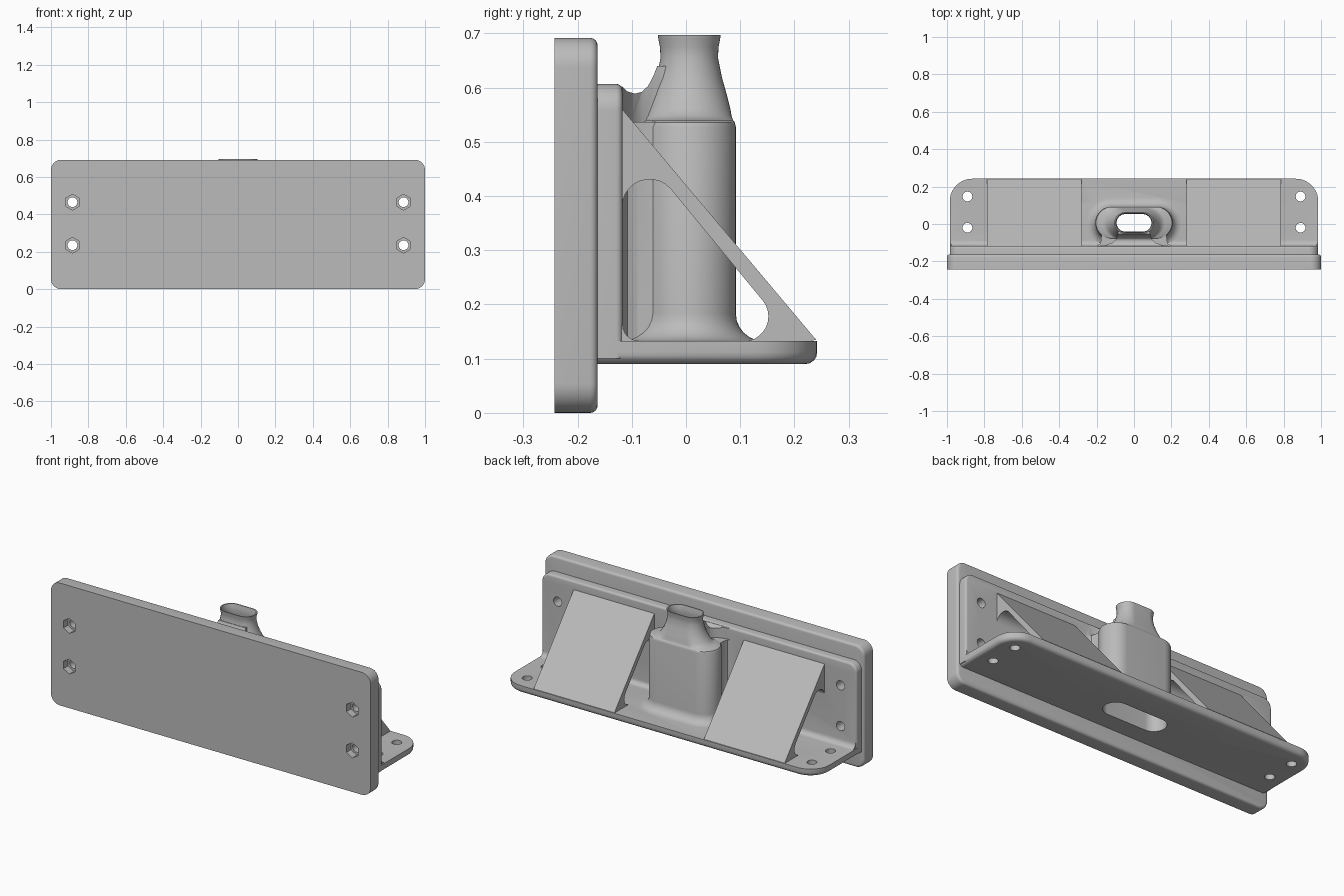
import bpy, bmesh
from math import pi, sin, cos, radians
from mathutils import Vector

old = bpy.data.objects.get("Cube")
if old:
    bpy.data.objects.remove(old, do_unlink=True)

gray = bpy.data.materials.new("plain gray")
gray.use_nodes = True
gray.diffuse_color = (0.5, 0.5, 0.5, 1)
gray.node_tree.nodes["Principled BSDF"].inputs["Base Color"].default_value = (0.5, 0.5, 0.5, 1)


def finish(name, bm):
    bmesh.ops.recalc_face_normals(bm, faces=bm.faces)
    mesh = bpy.data.meshes.new(name)
    bm.to_mesh(mesh)
    bm.free()
    mesh.materials.append(gray)
    obj = bpy.data.objects.new(name, mesh)
    bpy.context.collection.objects.link(obj)
    return obj


def rounded(corners, steps=10):
    """Turn (a, b, radius) corners into an outline with arcs."""
    out, n = [], len(corners)
    for i, (a, b, r) in enumerate(corners):
        p = Vector((a, b))
        if r == 0:
            out.append(p)
            continue
        u = (Vector(corners[i - 1][:2]) - p).normalized()
        v = (Vector(corners[(i + 1) % n][:2]) - p).normalized()
        half = u.angle(v) / 2
        centre = p + (u + v).normalized() * (r / sin(half))
        start = p + u * (r / (sin(half) / cos(half))) - centre
        turn = pi - 2 * half
        sign = 1 if u.x * v.y - u.y * v.x < 0 else -1
        for k in range(steps + 1):
            t = sign * turn * k / steps
            out.append(centre + Vector((start.x * cos(t) - start.y * sin(t),
                                        start.x * sin(t) + start.y * cos(t))))
    return out


def prism(name, outline, axis, lo, hi, bevel=0, keep=None):
    """Extrude an outline along an axis; keep(midpoint) picks edges to round."""
    def place(p, t):
        return {"x": (t, p[0], p[1]), "y": (p[0], t, p[1]), "z": (p[0], p[1], t)}[axis]
    bm = bmesh.new()
    low = [bm.verts.new(place(p, lo)) for p in outline]
    high = [bm.verts.new(place(p, hi)) for p in outline]
    bm.faces.new(low)
    bm.faces.new(high)
    for i in range(len(low)):
        j = (i + 1) % len(low)
        bm.faces.new((low[i], low[j], high[j], high[i]))
    bmesh.ops.recalc_face_normals(bm, faces=bm.faces)
    if bevel:
        edges = [e for e in bm.edges if keep(e.verts[0].co, e.verts[1].co)]
        bmesh.ops.bevel(bm, geom=edges, offset=bevel, segments=4, profile=0.5, affect="EDGES")
    return finish(name, bm)


def stadium_loft(name, rings, cy):
    """Skin stadium rings given as (z, half width, half depth)."""
    bm, loops, n = bmesh.new(), [], 24
    for z, hx, hy in rings:
        loop = []
        for side in (1, -1):
            for k in range(n + 1):
                t = pi * k / n - pi / 2
                loop.append(bm.verts.new((side * (hx - hy + hy * cos(t)), cy + side * hy * sin(t), z)))
        loops.append(loop)
    for a, b in zip(loops, loops[1:]):
        for i in range(len(a)):
            j = (i + 1) % len(a)
            bm.faces.new((a[i], a[j], b[j], b[i]))
    bm.faces.new(loops[0])
    bm.faces.new(loops[-1])
    return finish(name, bm)


def combine(target, other, operation):
    mod = target.modifiers.new("combine", "BOOLEAN")
    mod.operation, mod.solver, mod.object = operation, "EXACT", other
    bpy.context.view_layer.objects.active = target
    bpy.ops.object.modifier_apply(modifier=mod.name)
    bpy.data.objects.remove(other, do_unlink=True)


def post(axis, a, b, lo, hi, radius, sides):
    ring = [(a + radius * sin(2 * pi * k / sides), b + radius * cos(2 * pi * k / sides))
            for k in range(sides)]
    return prism("cutter", ring, axis, lo, hi)


# Main levels
FRONT, JOINT, WALL, BACK = -0.243, -0.163, -0.117, 0.242
BOTTOM, FLOOR, WALL_TOP, END = 0.09, 0.133, 0.607, 0.985

# Front plate with rounded rear rim
plate = prism("front_plate", rounded([(-1, 0, .055), (1, 0, .055), (1, .692, .055), (-1, .692, .055)]),
              "y", FRONT, JOINT, .014,
              lambda p, q: p.y > JOINT - .001 and q.y > JOINT - .001)

# Bracket: wall, base and the fillet between them
bracket = prism("bracket", rounded([(-END, .1, 0), (END, .1, 0), (END, WALL_TOP, .05), (-END, WALL_TOP, .05)]),
                "y", JOINT, WALL, .012,
                lambda p, q: min(p.y, q.y) > WALL - .001 and max(p.z, q.z) > .11)
base = prism("base", rounded([(-END, JOINT, 0), (END, JOINT, 0), (END, BACK, .12), (-END, BACK, .12)]),
             "z", BOTTOM, FLOOR, .022,
             lambda p, q: max(p.z, q.z) < BOTTOM + .001 and max(p.y, q.y) > JOINT + .001)
combine(bracket, base, "UNION")
arc = [(WALL + .03 - .03 * cos(radians(a)), FLOOR + .03 - .03 * sin(radians(a))) for a in range(0, 91, 15)]
fillet = prism("fillet", arc + [(WALL + .03, .12), (WALL - .01, .12), (WALL - .01, FLOOR + .03)],
               "x", -END + .006, END - .006)
combine(bracket, fillet, "UNION")

# Sloped gussets, each with an open tunnel underneath
for lo, hi in ((-.785, -.28), (.28, .785)):
    gusset = prism("gusset", [(-.13, .575), (-.13, .11), (.22, .11), (.22, .13), (.24, .135)], "x", lo, hi)
    tunnel = prism("tunnel", rounded([(WALL - .001, FLOOR - .001, .03), (.2036, FLOOR - .001, .046),
                                      (WALL - .001, .522, .051)]), "x", lo - .1, hi + .1)
    combine(gusset, tunnel, "DIFFERENCE")
    combine(bracket, gusset, "UNION")

# Nozzle: flared foot, straight body, shoulder and waisted neck
HX, HY = .207, .086
foot = [(.183 - .05 * sin(radians(a)), HX + .05 * (1 - cos(radians(a))), HY + .05 * (1 - cos(radians(a))))
        for a in range(90, -1, -15)]
neck = [(.527, HX, HY), (.536, HX - .004, HY - .002), (.54, HX - .013, HY - .005),
        (.542, .165, .08), (.548, .152, .078), (.56, .14, .076), (.588, .122, .069),
        (.62, .108, .06), (.655, .1, .053), (.675, .1, .054), (.69, .104, .057), (.697, .105, .058)]
nozzle = stadium_loft("nozzle", [(.12, HX + .05, HY + .05)] + foot + neck, .006)

# Lower web joining the nozzle body to the wall
web = prism("lower_web", [(-.2, -.14), (.2, -.14), (.2, WALL), (.184, -.108), (.176, -.09), (.172, 0),
                          (-.172, 0), (-.176, -.09), (-.184, -.108), (-.2, WALL)], "z", .115, .537)
combine(nozzle, web, "UNION")

# Upper web: saddle-shaped top, flaring toward the wall
saddle = prism("upper_web", [(-.14, .53), (0, .53), (0, .64), (-.053, .64), (-.06, .622), (-.07, .603),
                             (-.082, .592), (-.094, .589), (-.108, .593), (WALL, .602), (-.14, .602)],
               "x", -.3, .3)
flare = [(.19, -.14), (.19, WALL), (.15, -.113), (.115, -.1), (.095, -.08), (.085, -.05), (.08, .001)]
plan = prism("plan", flare + [(-x, y) for x, y in reversed(flare)], "z", .5, .7)
combine(saddle, plan, "INTERSECT")
combine(nozzle, saddle, "UNION")
combine(bracket, nozzle, "UNION")

# Hollow passage from the underside to the rim
passage = stadium_loft("passage", [(.05, .187, .066), (.46, .187, .066), (.52, .165, .066), (.56, .125, .064),
                                   (.6, .108, .057), (.655, .093, .047), (.675, .093, .048),
                                   (.69, .097, .051), (.72, .103, .056)], .006)
combine(bracket, passage, "DIFFERENCE")

# Bolt holes with hexagonal pockets in the front plate
for x in (-.885, .885):
    for z in (.235, .465):
        combine(plate, post("y", x, z, -.3, 0, .026, 24), "DIFFERENCE")
        combine(plate, post("y", x, z, -.3, -.203, .042, 6), "DIFFERENCE")
        combine(bracket, post("y", x, z, -.3, 0, .026, 24), "DIFFERENCE")
    for y in (-.02, .147):
        combine(bracket, post("z", x * 1.006, y, 0, .2, .026, 24), "DIFFERENCE")

# Smooth curved areas, keep hard edges
for obj in (plate, bracket):
    bpy.ops.object.select_all(action="DESELECT")
    obj.select_set(True)
    bpy.context.view_layer.objects.active = obj
    bpy.ops.object.shade_smooth_by_angle(angle=radians(32))
